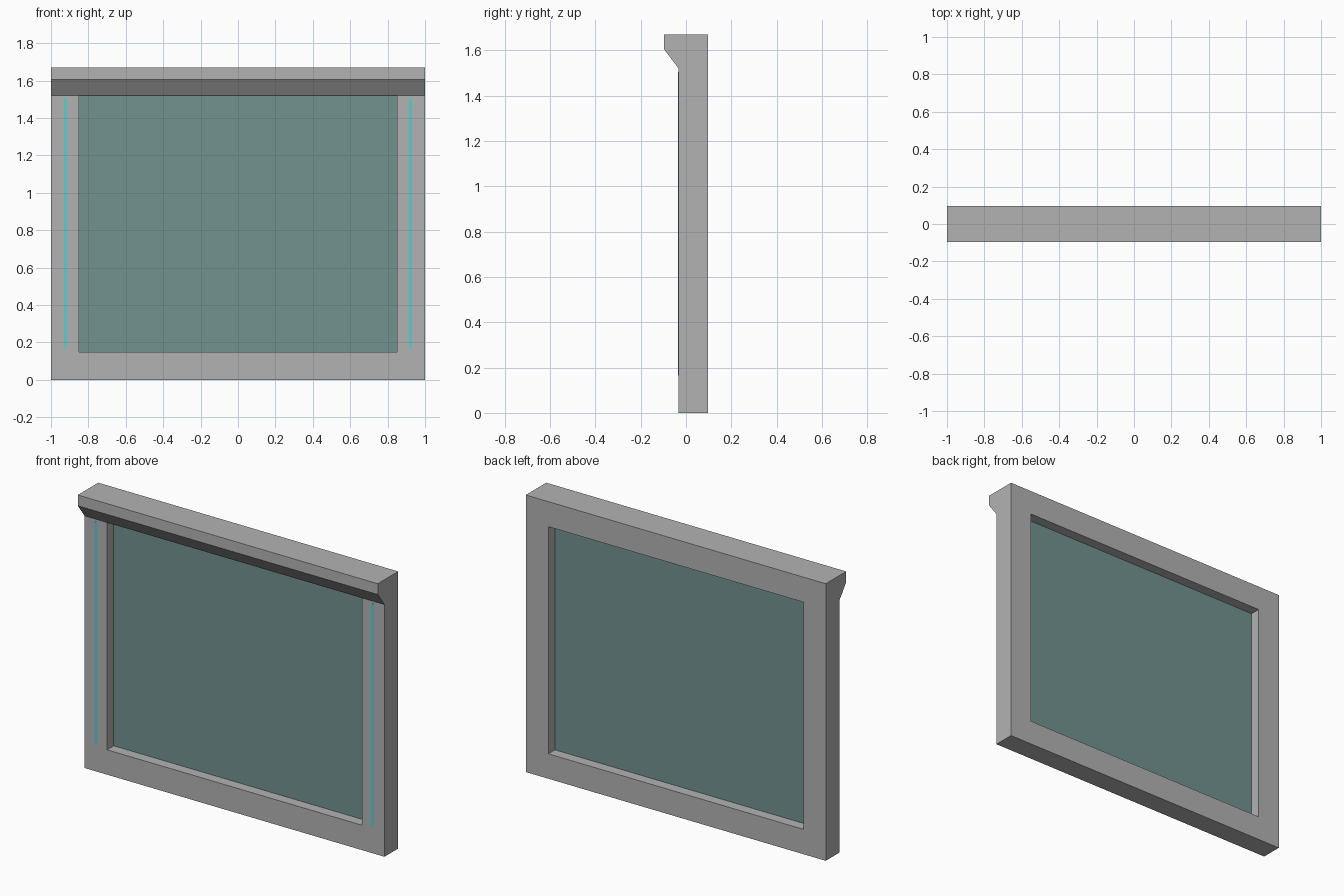
import bpy
import bmesh

default = bpy.data.objects.get("Cube")
if default:
    bpy.data.objects.remove(default, do_unlink=True)

FRONT, BACK, LIP = -0.033, 0.097, -0.097
HEIGHT, OPEN_TOP, OPEN_BOTTOM, OPEN_X = 1.67, 1.52, 0.15, 0.85


def material(name, color):
    mat = bpy.data.materials.new(name)
    mat.use_nodes = True
    mat.diffuse_color = (*color, 1)
    mat.node_tree.nodes["Principled BSDF"].inputs["Base Color"].default_value = (*color, 1)
    return mat


def prism(name, profile, x0, x1, mat=None):
    """Extrude a (y, z) side profile along x."""
    bm = bmesh.new()
    face = bm.faces.new([bm.verts.new((x0, y, z)) for y, z in profile])
    moved = bmesh.ops.extrude_face_region(bm, geom=[face])["geom"]
    bmesh.ops.translate(bm, vec=(x1 - x0, 0, 0),
                        verts=[v for v in moved if isinstance(v, bmesh.types.BMVert)])
    bmesh.ops.recalc_face_normals(bm, faces=bm.faces)
    mesh = bpy.data.meshes.new(name)
    bm.to_mesh(mesh)
    bm.free()
    obj = bpy.data.objects.new(name, mesh)
    bpy.context.collection.objects.link(obj)
    if mat:
        mesh.materials.append(mat)
    return obj


def box(name, x0, x1, y0, y1, z0, z1, mat=None):
    return prism(name, [(y0, z0), (y1, z0), (y1, z1), (y0, z1)], x0, x1, mat)


grey = material("frame grey", (0.45, 0.45, 0.45))
teal = material("glass teal", (0.17, 0.29, 0.28))
cyan = material("light cyan", (0.11, 0.61, 0.61))

# Frame with an overhanging, chamfered top lip
frame = prism("window_frame", [(FRONT, 0), (BACK, 0), (BACK, HEIGHT), (LIP, HEIGHT),
                               (LIP, 1.605), (FRONT, OPEN_TOP)], -1, 1, grey)

# Window opening cut right through the frame
cutter = box("opening_cutter", -OPEN_X, OPEN_X, -0.3, 0.3, OPEN_BOTTOM, OPEN_TOP - 0.001, grey)
cutter.hide_render = True
cut = frame.modifiers.new("opening", "BOOLEAN")
cut.operation = "DIFFERENCE"
cut.solver = "EXACT"
cut.object = cutter
bpy.context.view_layer.update()
frame.data = bpy.data.meshes.new_from_object(
    frame.evaluated_get(bpy.context.evaluated_depsgraph_get()))
frame.modifiers.clear()
bpy.data.objects.remove(cutter, do_unlink=True)

# Glass pane halfway through the opening
middle = (FRONT + BACK) / 2
box("glass_pane", -OPEN_X, OPEN_X, middle - 0.002, middle + 0.002, OPEN_BOTTOM, OPEN_TOP, teal)

# Thin light strips on the two uprights
for side, x in (("left", 0.922), ("right", -0.922)):
    box(side + "_light_strip", x - 0.009, x + 0.009, FRONT - 0.002, FRONT + 0.002, 0.165, 1.505, cyan)
